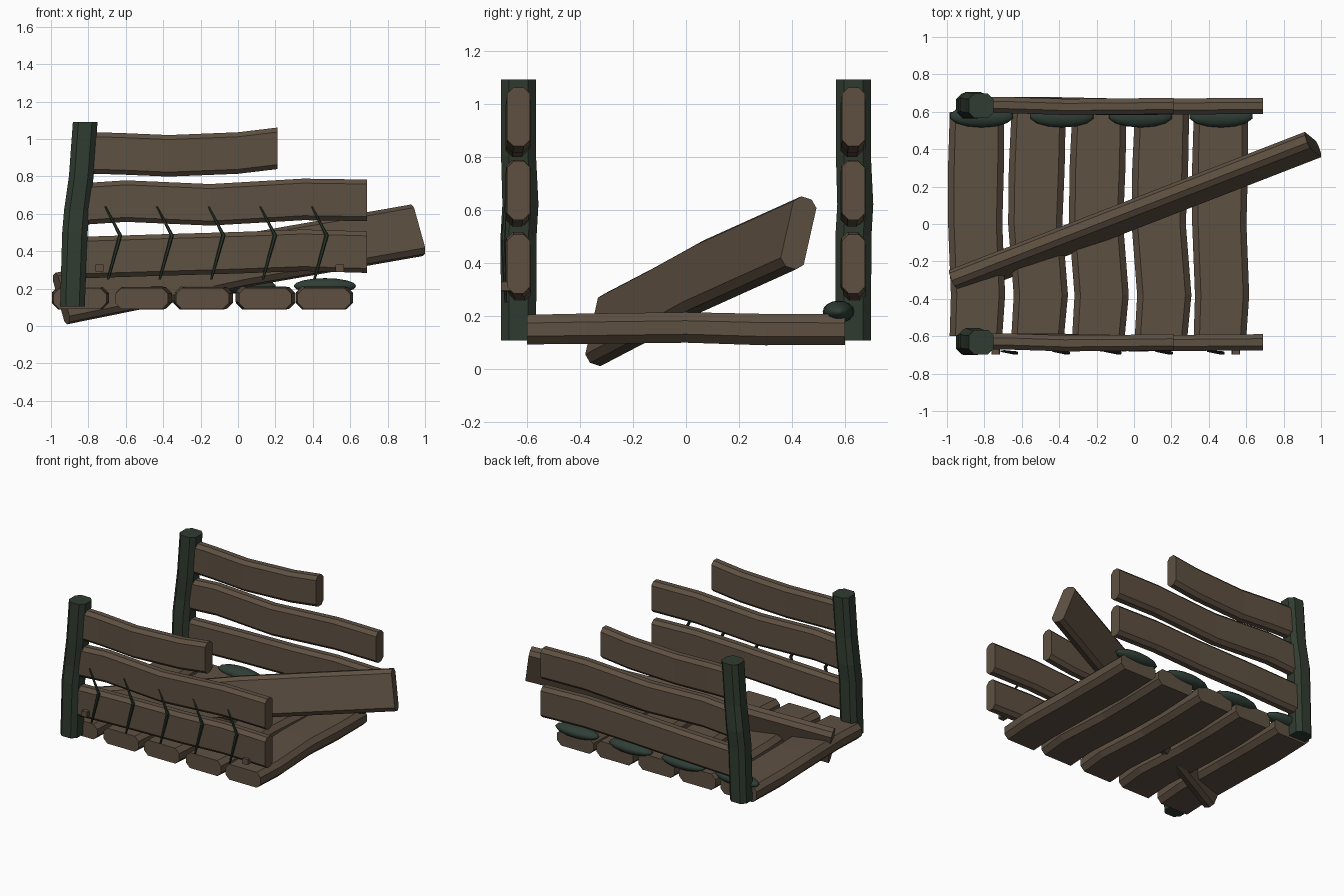
import bpy, bmesh, math
from mathutils import Vector

if "Cube" in bpy.data.objects:
    bpy.data.objects.remove(bpy.data.objects["Cube"])

X, Y, Z = Vector((1, 0, 0)), Vector((0, 1, 0)), Vector((0, 0, 1))


def material(name, rgb):
    m = bpy.data.materials.new(name)
    m.use_nodes = True
    m.diffuse_color = (*rgb, 1)
    m.node_tree.nodes["Principled BSDF"].inputs["Base Color"].default_value = (*rgb, 1)
    return m


WOOD = material("weathered wood", (0.112, 0.081, 0.054))
POST = material("mossy post", (0.030, 0.045, 0.029))
MOSS = material("moss", (0.029, 0.049, 0.037))
VINE = material("vine", (0.025, 0.041, 0.026))


def finish(name, bm, mat):
    bmesh.ops.recalc_face_normals(bm, faces=bm.faces)
    mesh = bpy.data.meshes.new(name)
    bm.to_mesh(mesh)
    bm.free()
    mesh.materials.append(mat)
    obj = bpy.data.objects.new(name, mesh)
    bpy.context.collection.objects.link(obj)
    return obj


def plank(name, path, side, up, width, height, chamfer, mat, scales=None):
    """Sweep a chamfered rectangle along a gently bent path."""
    a, b = width / 2, height / 2
    c = chamfer
    section = [(a, b - c), (a - c, b), (c - a, b), (-a, b - c),
               (-a, c - b), (c - a, -b), (a - c, -b), (a, c - b)]
    bm = bmesh.new()
    rings = []
    for i, p in enumerate(path):
        s = scales[i] if scales else 1
        rings.append([bm.verts.new(Vector(p) + (side * u + up * v) * s) for u, v in section])
    for r, q in zip(rings, rings[1:]):
        for i in range(8):
            j = (i + 1) % 8
            bm.faces.new((r[i], r[j], q[j], q[i]))
    bm.faces.new(rings[0])
    bm.faces.new(rings[-1])
    return finish(name, bm, mat)


# Floor planks
for n, x in enumerate((-0.84, -0.51, -0.185, 0.15, 0.465)):
    sway = 0.5 if n in (0, 4) else 1
    path = [(x - 0.005, -0.6, 0.147), (x + 0.012 * sway, -0.38, 0.15),
            (x - 0.018 * sway, 0, 0.155), (x - 0.01 * sway, 0.3, 0.147), (x, 0.6, 0.147)]
    plank(f"floor_plank_{n + 1}", path, X, Z, 0.29, 0.115, 0.032, WOOD,
          (0.97, 1, 1, 1.03, 1))

# Rail centre lines as (x, z), from the post outwards
RAILS = {
    "low_rail": [(-0.87, 0.365), (-0.4, 0.38), (0, 0.392), (0.35, 0.405), (0.69, 0.395)],
    "middle_rail": [(-0.87, 0.65), (-0.6, 0.668), (-0.15, 0.648), (0.35, 0.677), (0.69, 0.672)],
    "top_rail": [(-0.84, 0.925), (-0.65, 0.922), (-0.37, 0.91), (0, 0.925), (0.21, 0.95)],
}

# Both sides: leaning post and three rails
for label, y in (("front", -0.632), ("back", 0.632)):
    path = [(-0.885, y, 0.105), (-0.872, y, 0.5), (-0.862, y + 0.007, 0.62),
            (-0.838, y, 0.8), (-0.817, y, 1.09)]
    plank(f"{label}_post", path, X, Y, 0.132, 0.132, 0.03, POST, (1, 1.03, 1.03, 1, 1))
    for name, line in RAILS.items():
        drift = (0.005, 0.003, -0.006, -0.003, 0)
        path = [(x, y + d, z) for (x, z), d in zip(line, drift)]
        plank(f"{label}_{name}", path, Y, Z, 0.086, 0.222, 0.024, WOOD)

# Fallen beam lying diagonally across the floor, rolled to one side
start, end = Vector((-0.945, -0.313, 0.147)), Vector((0.957, 0.425, 0.512))
along = (end - start).normalized()
across = Z.cross(along).normalized()
lift = along.cross(across)
roll = math.radians(17)
beam_up = lift * math.cos(roll) + across * math.sin(roll)
beam_side = across * math.cos(roll) - lift * math.sin(roll)
path = [start.lerp(end, t) + Z * h for t, h in ((0, 0), (0.25, 0.005), (0.5, 0.016), (0.75, 0.008), (1, 0))]
plank("fallen_beam", path, beam_side, beam_up, 0.095, 0.28, 0.026, WOOD)

# Bent vines hanging on the front rails
for n in range(5):
    x = -0.63 + 0.276 * n
    path = [(x - 0.08, -0.68, 0.64), (x, -0.69, 0.485), (x - 0.065, -0.68, 0.25)]
    plank(f"vine_{n + 1}", path, X, Y, 0.022, 0.018, 0.005, VINE, (0.4, 1, 0.6))

# Small pegs on the low front rail
for n, x in enumerate((-0.74, 0.545)):
    path = [(x, -0.698, 0.31), (x, -0.66, 0.31)]
    plank(f"peg_{n + 1}", path, X, Z, 0.046, 0.04, 0.004, WOOD)

# Moss clumps along the back edge of the floor
for n, x in enumerate((-0.815, -0.385, 0.035, 0.465)):
    bpy.ops.mesh.primitive_uv_sphere_add(segments=14, ring_count=8, radius=1,
                                         location=(x, 0.576, 0.214))
    clump = bpy.context.object
    clump.name = f"moss_clump_{n + 1}"
    clump.scale = (0.172, 0.06, 0.042)
    clump.data.materials.append(MOSS)
    bpy.ops.object.shade_smooth_by_angle(angle=math.radians(40))
